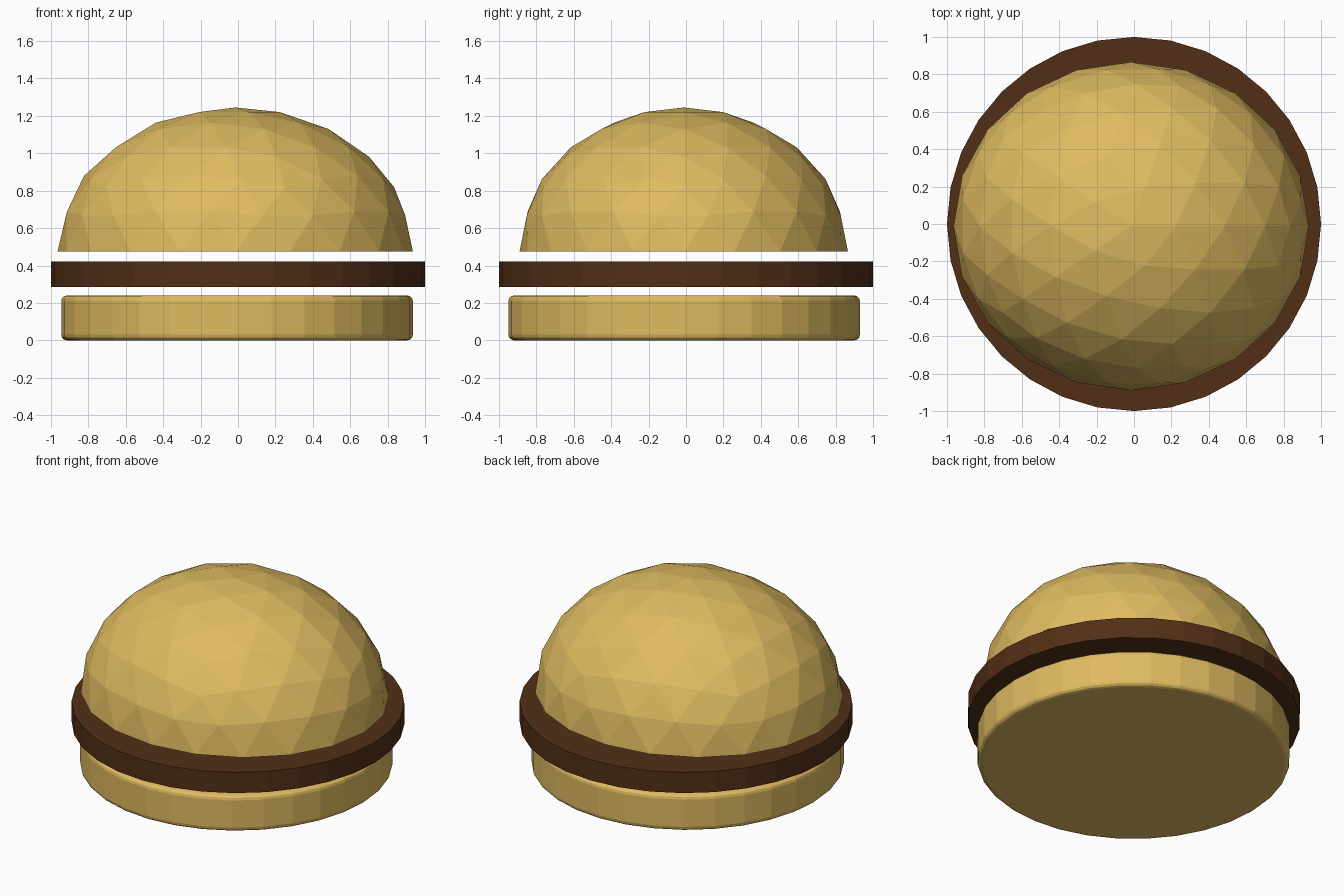
import bpy, bmesh
from mathutils import Matrix

if "Cube" in bpy.data.objects:
    bpy.data.objects.remove(bpy.data.objects["Cube"])


def material(name, rgb):
    m = bpy.data.materials.new(name)
    m.diffuse_color = (*rgb, 1)
    m.use_nodes = True
    m.node_tree.nodes["Principled BSDF"].inputs["Base Color"].default_value = m.diffuse_color
    return m


def add_object(name, bm, mat):
    bmesh.ops.recalc_face_normals(bm, faces=bm.faces)
    mesh = bpy.data.meshes.new(name)
    bm.to_mesh(mesh)
    bm.free()
    mesh.materials.append(mat)
    ob = bpy.data.objects.new(name, mesh)
    bpy.context.collection.objects.link(ob)
    return ob


def disc(name, radius, z0, z1, mat, x=0, y=0, bevel=0):
    bm = bmesh.new()
    bmesh.ops.create_cone(bm, cap_ends=True, segments=32,
                          radius1=radius, radius2=radius, depth=z1 - z0,
                          matrix=Matrix.Translation((x, y, (z0 + z1) / 2)))
    if bevel:
        rims = [e for e in bm.edges
                if abs(e.verts[0].co.z - e.verts[1].co.z) < 1e-4]
        bmesh.ops.bevel(bm, geom=rims, offset=bevel, segments=3,
                        profile=0.5, affect='EDGES')
    return add_object(name, bm, mat)


bread = material("bread", (0.74, 0.50, 0.12))
meat = material("meat", (0.085, 0.028, 0.008))

# Bottom bun with rounded rims, and the plain patty above it
disc("bottom_bun", 0.94, 0.0, 0.24, bread, x=-0.005, y=-0.01, bevel=0.03)
disc("patty", 1.0, 0.285, 0.422, meat)

# Top bun: faceted upper half of a squashed icosphere, closed underneath
bm = bmesh.new()
bmesh.ops.create_icosphere(bm, subdivisions=3, radius=1)
bmesh.ops.delete(bm, geom=[v for v in bm.verts if v.co.z < -0.01],
                 context='VERTS')
bmesh.ops.holes_fill(bm, edges=[e for e in bm.edges if e.is_boundary], sides=0)
bmesh.ops.transform(bm, verts=bm.verts,
                    matrix=Matrix.Translation((-0.015, -0.012, 0.475))
                    @ Matrix.Diagonal((0.95, 0.878, 0.77, 1)))
add_object("top_bun", bm, bread)
